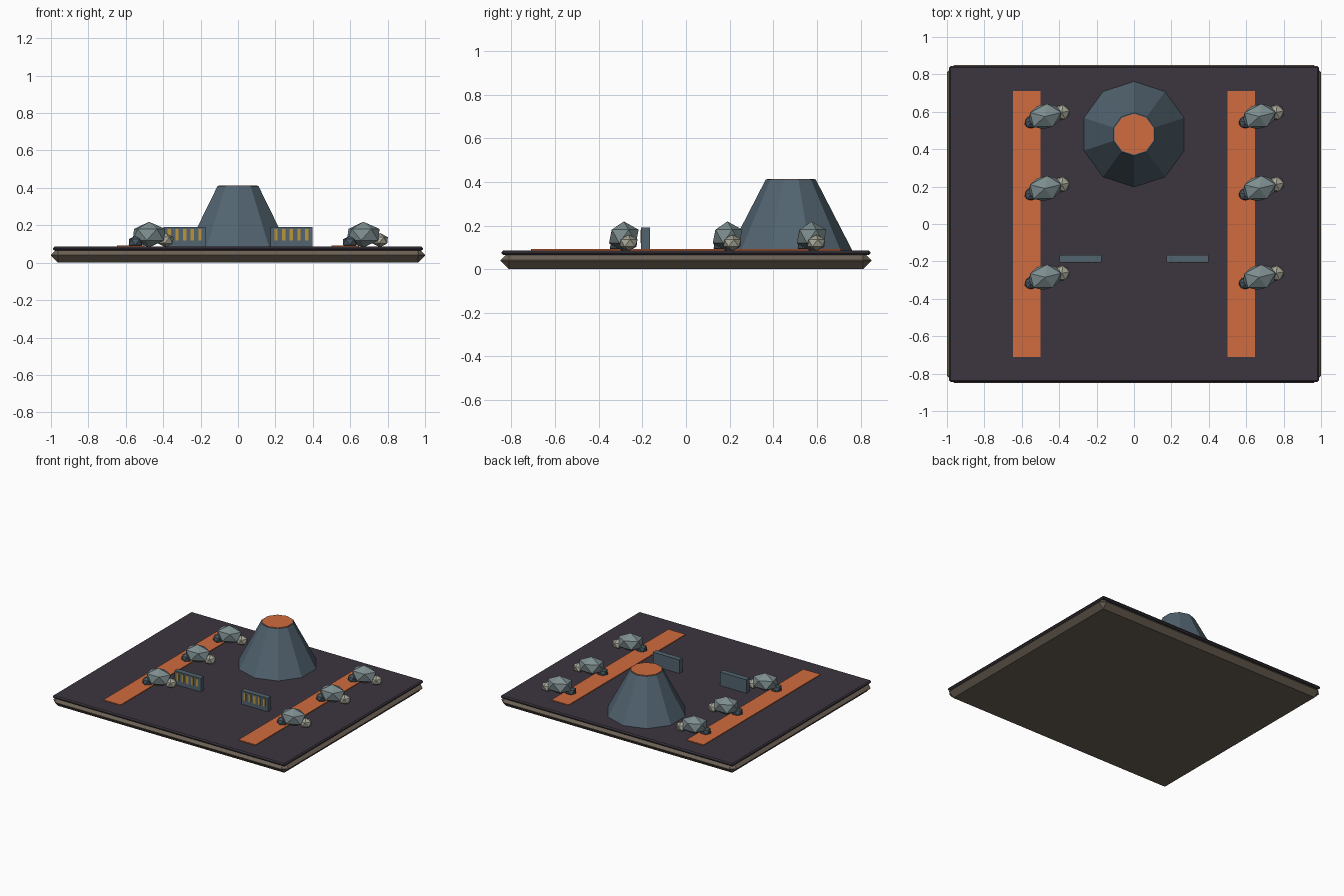
import bpy
from math import radians

if "Cube" in bpy.data.objects:
    bpy.data.objects.remove(bpy.data.objects["Cube"])


def material(name, rgb):
    m = bpy.data.materials.new(name)
    m.diffuse_color = (*rgb, 1)
    m.use_nodes = True
    m.node_tree.nodes["Principled BSDF"].inputs["Base Color"].default_value = m.diffuse_color
    return m


STONE = material("base_stone", (0.15, 0.12, 0.09))
GROUND = material("dark_ground", (0.045, 0.037, 0.05))
LAVA = material("lava_orange", (0.64, 0.15, 0.05))
SLATE = material("slate", (0.085, 0.127, 0.162))
ROCK = material("rock_grey", (0.21, 0.27, 0.28))
PALE = material("pale_rock", (0.37, 0.37, 0.3))
DARK = material("dark_rock", (0.065, 0.098, 0.122))
AMBER = material("amber", (0.5, 0.3, 0.045))


def finish(name, mat):
    ob = bpy.context.object
    ob.name = name
    ob.data.materials.append(mat)
    return ob


def box(name, loc, size, mat, bevel=0):
    bpy.ops.mesh.primitive_cube_add(size=1, location=loc)
    ob = finish(name, mat)
    ob.scale = size
    bpy.ops.object.transform_apply(location=False, rotation=False, scale=True)
    if bevel:
        mod = ob.modifiers.new("chamfer", "BEVEL")
        mod.width = bevel
        mod.segments = 1
    return ob


def cone(name, loc, r1, r2, depth, mat):
    bpy.ops.mesh.primitive_cone_add(vertices=10, radius1=r1, radius2=r2,
                                    depth=depth, location=loc)
    return finish(name, mat)


def rock(name, loc, size, turn, mat):
    bpy.ops.mesh.primitive_ico_sphere_add(subdivisions=1, radius=1, location=loc,
                                          rotation=(0, 0, radians(turn)))
    ob = finish(name, mat)
    ob.scale = size
    return ob


# Base slab with chamfered edges and dark ground plate
box("base_slab", (0, 0, 0.04), (2, 1.7, 0.08), STONE, 0.0385)
box("ground_plate", (0, 0, 0.075), (1.976, 1.69, 0.022), GROUND, 0.008)

# Volcano and its crater
cone("volcano", (0, 0.48, 0.245), 0.285, 0.115, 0.33, SLATE)
cone("crater_lava", (0, 0.48, 0.406), 0.109, 0.109, 0.016, LAVA)

for side, sx in (("left", -1), ("right", 1)):
    # Lava channel
    box(f"lava_channel_{side}", (sx * 0.574, 0, 0.087), (0.146, 1.42, 0.01), LAVA)

    # Barrier with amber bars on the front
    bx = sx * 0.285
    box(f"barrier_{side}", (bx, -0.186, 0.137), (0.225, 0.04, 0.106), SLATE)
    for i in range(5):
        box(f"barrier_bar_{side}_{i + 1}", (bx + (i - 2) * 0.041, -0.206, 0.15),
            (0.018, 0.006, 0.06), AMBER)

    # Rock clusters along the channel
    for i, y in enumerate((0.575, 0.19, -0.285)):
        x = sx * 0.573 + 0.097
        tag = f"{side}_{i + 1}"
        rock(f"large_rock_{tag}", (x, y, 0.15), (0.1, 0.074, 0.069), 14, ROCK)
        rock(f"small_dark_rock_{tag}", (x - 0.072, y - 0.03, 0.11),
             (0.043, 0.037, 0.035), 20, DARK)
        rock(f"small_pale_rock_{tag}", (x + 0.09, y + 0.022, 0.12),
             (0.047, 0.046, 0.038), 10, PALE)
